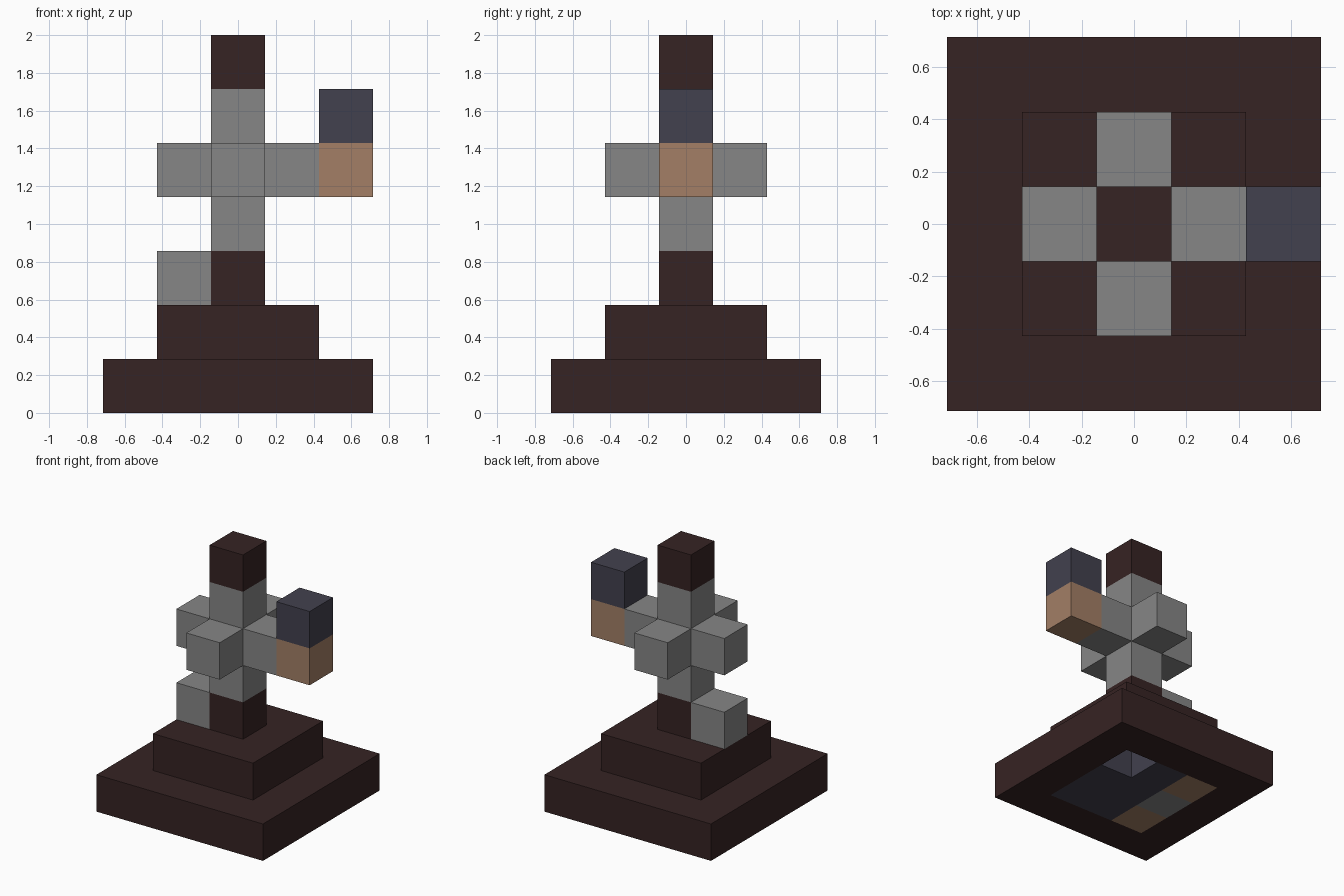
import bpy
import bmesh
from mathutils import Matrix, Vector

U = 2 / 7  # edge of one block; the model is seven blocks high

old = bpy.data.objects.get("Cube")
if old:
    bpy.data.objects.remove(old, do_unlink=True)


def make_material(name, rgb):
    """Flat material from an sRGB colour in 0-255."""
    linear = [((c / 255 + 0.055) / 1.055) ** 2.4 for c in rgb] + [1]
    mat = bpy.data.materials.new(name)
    mat.use_nodes = True
    mat.diffuse_color = linear
    bsdf = mat.node_tree.nodes["Principled BSDF"]
    bsdf.inputs["Base Color"].default_value = linear
    bsdf.inputs["Roughness"].default_value = 0.9
    return mat


BROWN = make_material("dark brown", (54, 35, 35))
GREY = make_material("stone grey", (134, 134, 134))
TAN = make_material("tan", (163, 127, 102))
NAVY = make_material("slate navy", (66, 65, 78))


def finish(name, bm, mat):
    bmesh.ops.recalc_face_normals(bm, faces=bm.faces)
    mesh = bpy.data.meshes.new(name)
    bm.to_mesh(mesh)
    bm.free()
    mesh.materials.append(mat)
    obj = bpy.data.objects.new(name, mesh)
    bpy.context.collection.objects.link(obj)


def block(name, mat, x, y, layer, size=(1, 1, 1)):
    """Box centred on cell x, y with its underside at the given layer."""
    bm = bmesh.new()
    centre = Vector((x, y, layer + size[2] / 2)) * U
    scale = Matrix.Diagonal([s * U for s in size] + [1])
    bmesh.ops.create_cube(bm, size=1, matrix=Matrix.Translation(centre) @ scale)
    finish(name, bm, mat)


# Bottom slab: a square frame five blocks wide around a three block opening
bm = bmesh.new()
bmesh.ops.create_grid(bm, x_segments=5, y_segments=5, size=2.5 * U)
inner = [f for f in bm.faces if max(map(abs, f.calc_center_median().xy)) < 1.5 * U]
bmesh.ops.delete(bm, geom=inner, context="FACES")
top = bmesh.ops.extrude_face_region(bm, geom=bm.faces[:])["geom"]
bmesh.ops.translate(bm, vec=(0, 0, U),
                    verts=[v for v in top if isinstance(v, bmesh.types.BMVert)])
finish("base_frame", bm, BROWN)

# Coloured core inside the frame, with one corner cell left empty
for y, mat in ((-1, TAN), (0, GREY), (1, TAN)):
    block("core_edge", mat, -1, y, 0)
block("core_middle", NAVY, 0, 0, 0, (1, 3, 1))
block("core_side", NAVY, 1, -0.5, 0, (1, 2, 1))

# Upper step and central column
block("upper_step", BROWN, 0, 0, 1, (3, 3, 1))
block("column_foot", BROWN, 0, 0, 2)
block("column_shaft", GREY, 0, 0, 3, (1, 1, 3))
block("column_cap", BROWN, 0, 0, 6)

# Four arms, and the block beside the foot
for name, x, y in (("left_arm", 1, 0), ("right_arm", -1, 0),
                   ("front_arm", 0, -1), ("back_arm", 0, 1)):
    block(name, GREY, x, y, 4)
block("side_block", GREY, -1, 0, 2)

# Raised end of the left arm
block("left_arm_tip", TAN, 2, 0, 4)
block("left_arm_top", NAVY, 2, 0, 5)
